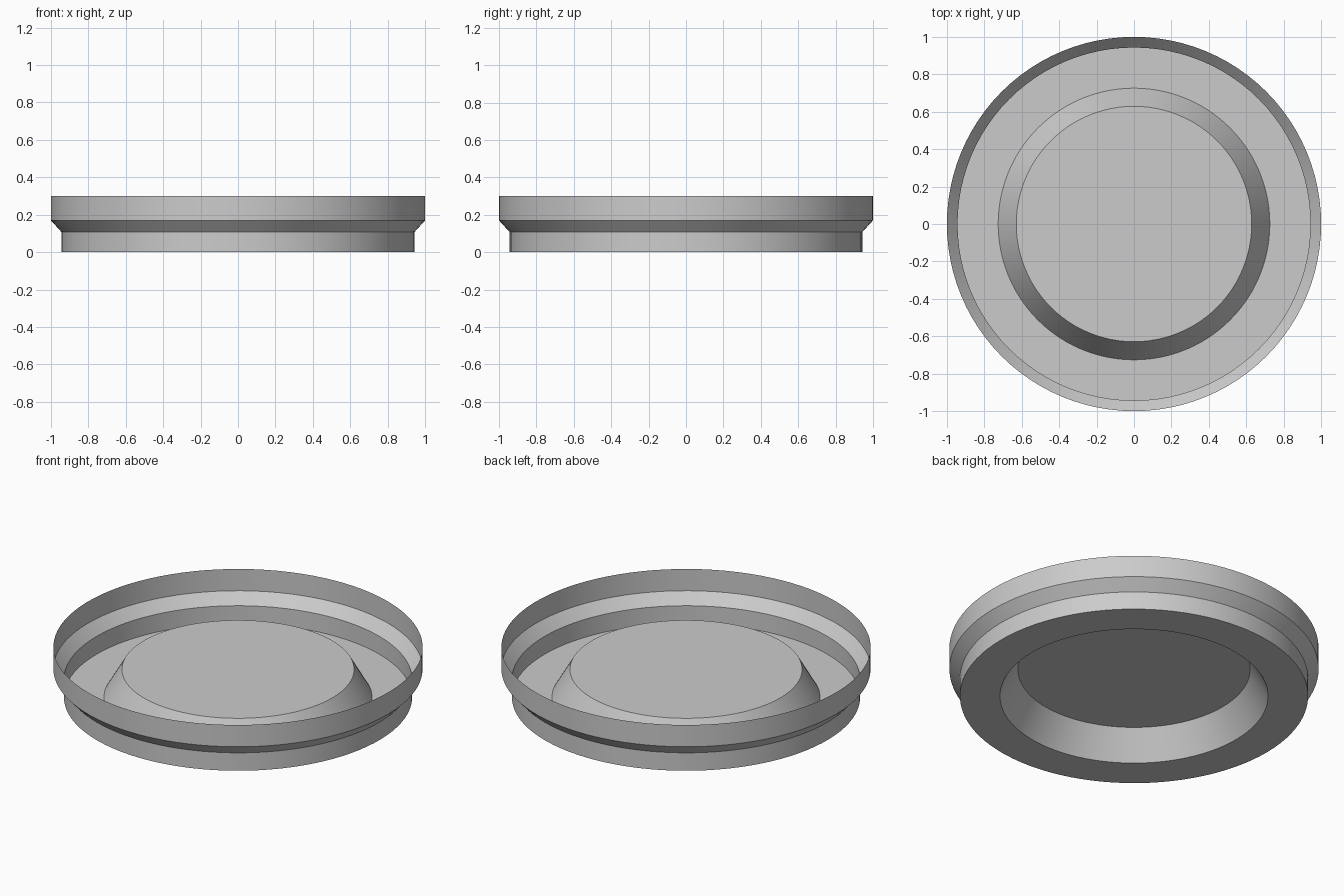
import bpy, bmesh, math

if "Cube" in bpy.data.objects:
    bpy.data.objects.remove(bpy.data.objects["Cube"])

SIDES = 96
# Thin-walled profile (radius, height), from outer rim to raised centre
PROFILE = [(1.0, 0.30), (1.0, 0.17), (0.943, 0.107), (0.943, 0.0),
           (0.726, 0.0), (0.629, 0.167)]

bm = bmesh.new()
rings = []
for r, z in PROFILE:
    rings.append([bm.verts.new((r * math.cos(2 * math.pi * i / SIDES),
                                r * math.sin(2 * math.pi * i / SIDES), z))
                  for i in range(SIDES)])

# Walls between neighbouring rings
for upper, lower in zip(rings, rings[1:]):
    for i in range(SIDES):
        j = (i + 1) % SIDES
        bm.faces.new((upper[i], lower[i], lower[j], upper[j]))

# Raised centre disc
bm.faces.new(rings[-1])
bmesh.ops.recalc_face_normals(bm, faces=bm.faces[:])
bm.normal_update()
if bm.faces[-1].normal.z < 0:
    bmesh.ops.reverse_faces(bm, faces=bm.faces[:])

mesh = bpy.data.meshes.new("round_lid")
bm.to_mesh(mesh)
bm.free()
lid = bpy.data.objects.new("round_lid", mesh)
bpy.context.collection.objects.link(lid)

# Smooth walls, sharp profile corners
bpy.context.view_layer.objects.active = lid
lid.select_set(True)
bpy.ops.object.shade_smooth_by_angle(angle=math.radians(30))
